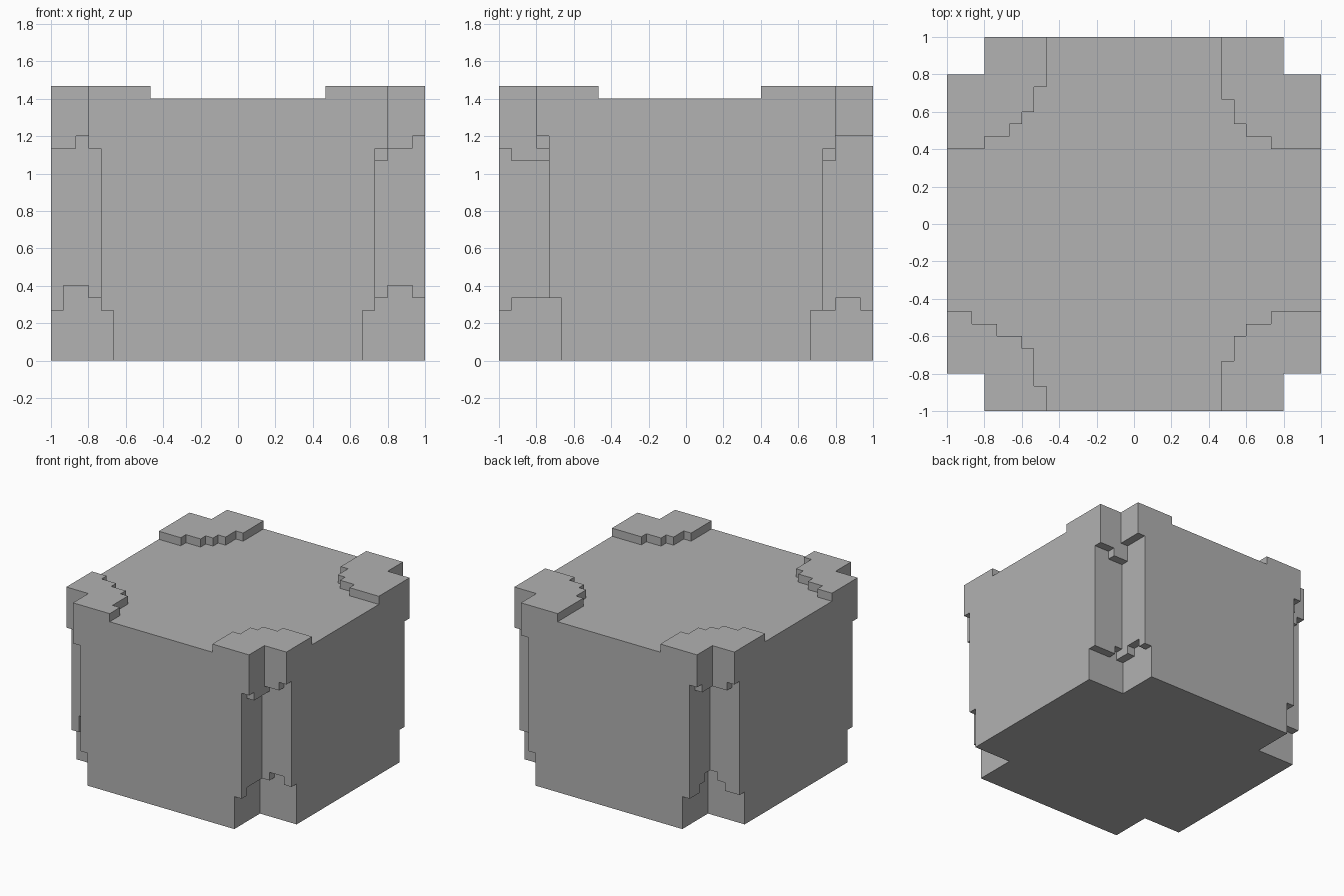
import bpy, bmesh, math

cube = bpy.data.objects.get("Cube")
if cube:
    bpy.data.objects.remove(cube, do_unlink=True)

HALF = 15            # cells from the centre to a side
UNIT = 1 / HALF
DECK, CAP = 21, 22   # heights of the flat top and of the raised corners
LOW, MID, OUT = 10, 11, 12   # rings where the corner notch gets narrower

# Per corner: cap = inner edge of the raised patch for each column,
# low / lip = heights of the overhangs along the x arm and the y arm
corners = {
    (1, -1): dict(cap=[11, 9, 8, 8, 7, 7, 7, 7],
                  low=([5, 5, 6, 6, 5], [5, 5, 5, 4]),
                  lip=([16, 17, 17, 18], [16, 16, 17])),
    (-1, -1): dict(cap=[13, 10, 9, 9, 8, 8, 7, 7],
                   low=([5, 5, 6, 6, 4], [5, 5, 5, 4]),
                   lip=([17, 18, 17, 17], [17, 17, 17])),
    (1, 1): dict(cap=[10, 8, 7, 7, 6, 6, 6, 6],
                 low=([4, 5, 4, 4, 4], [4, 5, 5, 4]),
                 lip=([16, 16, 17, 17], [18, 18, 18])),
    (-1, 1): dict(cap=[11, 9, 8, 7, 7, 6, 6, 6],
                  low=([6, 6, 5, 4, 4], [6, 5, 4, 4]),
                  lip=([17, 17, 17, 18], [17, 17, 18])),
}


def arm_height(arms, ring, a, b):
    along_x, along_y = arms
    return along_x[a - ring] if b == ring else along_y[b - ring - 1]


def column(i, j):
    """Bottom and top of the solid in one grid column (equal when empty)."""
    if not (-HALF <= i < HALF and -HALF <= j < HALF):
        return 0, 0
    a, b = (i if i >= 0 else -i - 1), (j if j >= 0 else -j - 1)
    c = corners[(1 if i >= 0 else -1, 1 if j >= 0 else -1)]
    ring = min(a, b)
    if ring >= OUT:
        return 0, 0
    first = HALF - len(c["cap"])
    top = CAP if a >= first and b >= c["cap"][a - first] else DECK
    bottom = 0
    if ring == LOW:
        bottom = arm_height(c["low"], LOW, a, b)
    elif ring == MID:
        bottom = arm_height(c["lip"], MID, a, b)
    return bottom, top


# Notched block: skin the stepped solid, then merge the flat areas
bm = bmesh.new()
points = {}


def vert(p):
    if p not in points:
        points[p] = bm.verts.new([n * UNIT for n in p])
    return points[p]


def quad(*ps):
    bm.faces.new([vert(p) for p in ps])


for i in range(-HALF, HALF):
    for j in range(-HALF, HALF):
        lo, hi = column(i, j)
        if lo == hi:
            continue
        ring = [(i, j), (i + 1, j), (i + 1, j + 1), (i, j + 1)]
        quad(*[(x, y, hi) for x, y in ring])
        quad(*[(x, y, lo) for x, y in reversed(ring)])
        for k, (di, dj) in enumerate([(0, -1), (1, 0), (0, 1), (-1, 0)]):
            nlo, nhi = column(i + di, j + dj)
            p, q = ring[k], ring[(k + 1) % 4]
            for z in range(lo, hi):
                if not nlo <= z < nhi:
                    quad((*p, z), (*q, z), (*q, z + 1), (*p, z + 1))

bmesh.ops.dissolve_limit(bm, angle_limit=math.radians(1),
                         verts=bm.verts[:], edges=bm.edges[:])
mesh = bpy.data.meshes.new("notched_block")
bm.to_mesh(mesh)
bm.free()
block = bpy.data.objects.new("notched_block", mesh)
bpy.context.collection.objects.link(block)

# Plain grey
grey = bpy.data.materials.new("grey")
grey.use_nodes = True
colour = (0.445, 0.445, 0.445, 1)
grey.diffuse_color = colour
grey.node_tree.nodes["Principled BSDF"].inputs["Base Color"].default_value = colour
mesh.materials.append(grey)
